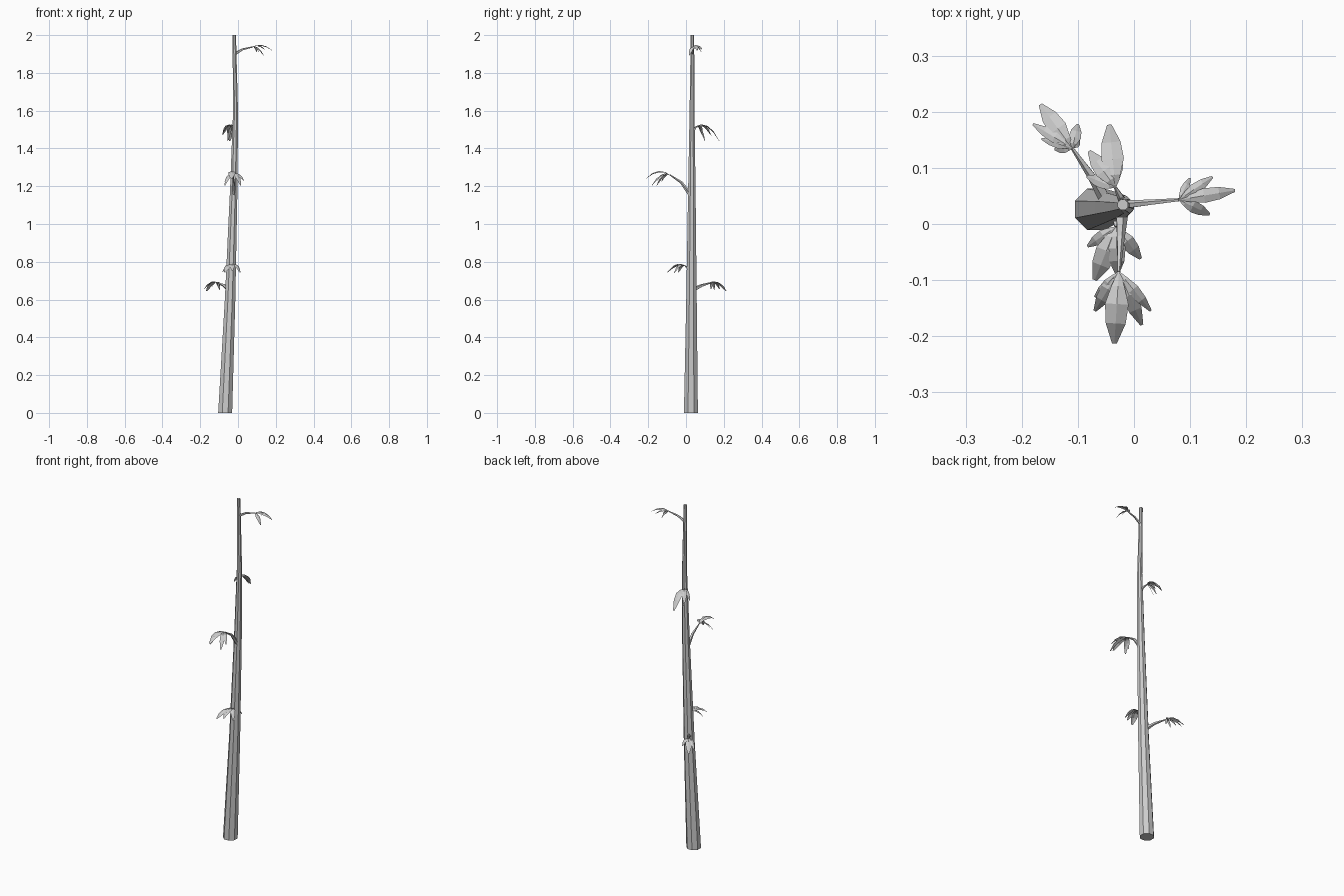
import bpy, bmesh, math
from mathutils import Vector

if "Cube" in bpy.data.objects:
    bpy.data.objects.remove(bpy.data.objects["Cube"])

UP = Vector((0, 0, 1))


def finish(name, bm):
    bmesh.ops.recalc_face_normals(bm, faces=bm.faces)
    me = bpy.data.meshes.new(name)
    bm.to_mesh(me)
    bm.free()
    ob = bpy.data.objects.new(name, me)
    bpy.context.collection.objects.link(ob)
    return ob


def tube(name, pts, radii, sides, flat=False):
    """Tapered low-poly tube along a path; flat keeps every ring horizontal."""
    pts = [Vector(p) for p in pts]
    bm = bmesh.new()
    rings = []
    for i, (p, r) in enumerate(zip(pts, radii)):
        d = UP if flat else (pts[min(i + 1, len(pts) - 1)] - pts[max(i - 1, 0)]).normalized()
        u = Vector((1, 0, 0)) if flat else d.cross(UP).normalized()
        v = d.cross(u)
        rings.append([bm.verts.new(p + r * (u * math.cos(a) + v * math.sin(a)))
                      for a in (math.tau * (k + .5) / sides for k in range(sides))])
    for a, b in zip(rings, rings[1:]):
        for k in range(sides):
            bm.faces.new((a[k], a[(k + 1) % sides], b[(k + 1) % sides], b[k]))
    bm.faces.new(rings[0])
    bm.faces.new(rings[-1])
    return finish(name, bm)


# leaf outline: position along the blade, half-width share
PROFILE = [(0, .08), (.2, .55), (.45, 1), (.72, .85), (1, .2)]


def add_leaf(bm, base, tip, width, arch):
    """Drooping blade with a raised midrib."""
    base, tip = Vector(base), Vector(tip)
    side = (tip - base).cross(UP).normalized()
    rows = []
    for t, w in PROFILE:
        mid = base.lerp(tip, t) + UP * arch * 4 * t * (1 - t)
        off = side * w * width / 2
        drop = UP * w * width * .16
        rows.append([bm.verts.new(q) for q in (mid - off - drop, mid, mid + off - drop)])
    for a, b in zip(rows, rows[1:]):
        for k in range(2):
            bm.faces.new((a[k], a[k + 1], b[k + 1], b[k]))


def sprig(name, stem, r0, leaves):
    """Side stem with a fan of leaves (tip, width, arch) at its end."""
    n = len(stem)
    tube(name + "_stem", stem, [r0 + (.003 - r0) * i / (n - 1) for i in range(n)], 5)
    bm = bmesh.new()
    for tip, width, arch in leaves:
        add_leaf(bm, stem[-1], tip, width, arch)
    finish(name + "_leaves", bm)


# Trunk
tube("trunk",
     [(-.068, .026, 0), (-.042, .029, .6), (-.022, .031, 1.2), (-.013, .032, 1.6), (-.02, .034, 2)],
     [.04, .03, .021, .014, .01], 8, flat=True)

# Top sprig, pointing right
sprig("top_sprig", [(-.018, .034, 1.9), (.025, .038, 1.925), (.08, .043, 1.938)], .008, [
    ((.18, .06, 1.92), .026, .018),
    ((.14, .084, 1.925), .02, .014),
    ((.135, .017, 1.893), .022, .016),
    ((.1, .082, 1.91), .014, .014),
    ((.112, .03, 1.908), .014, .01)])

# Upper sprig, pointing back
sprig("upper_sprig", [(-.016, .034, 1.49), (-.025, .05, 1.51), (-.033, .065, 1.52)], .009, [
    ((-.044, .177, 1.44), .04, .035),
    ((-.08, .13, 1.475), .03, .025),
    ((-.03, .14, 1.46), .024, .022),
    ((-.084, .085, 1.475), .022, .02),
    ((-.055, .1, 1.44), .02, .015)])

# Middle sprig, pointing forward
sprig("middle_sprig", [(-.022, .02, 1.16), (-.024, -.025, 1.22), (-.027, -.085, 1.26)], .012, [
    ((-.035, -.213, 1.24), .042, .03),
    ((.014, -.18, 1.205), .028, .028),
    ((-.07, -.155, 1.205), .026, .024),
    ((.03, -.155, 1.23), .02, .02),
    ((-.07, -.13, 1.225), .016, .018)])

# Lower front sprig
sprig("lower_front_sprig", [(-.034, .025, .755), (-.033, .008, .77), (-.032, -.005, .778)], .01, [
    ((-.07, -.1, .745), .038, .022),
    ((-.03, -.09, .755), .032, .022),
    ((.012, -.062, .742), .026, .024),
    ((-.083, -.04, .745), .022, .018)])

# Lower back sprig, pointing back left
sprig("lower_back_sprig", [(-.045, .035, .65), (-.075, .085, .675), (-.11, .135, .69)], .013, [
    ((-.167, .213, .645), .034, .022),
    ((-.18, .178, .655), .02, .02),
    ((-.1, .178, .66), .022, .016),
    ((-.142, .133, .655), .016, .014),
    ((-.165, .152, .665), .016, .016),
    ((-.097, .15, .65), .014, .012)])
